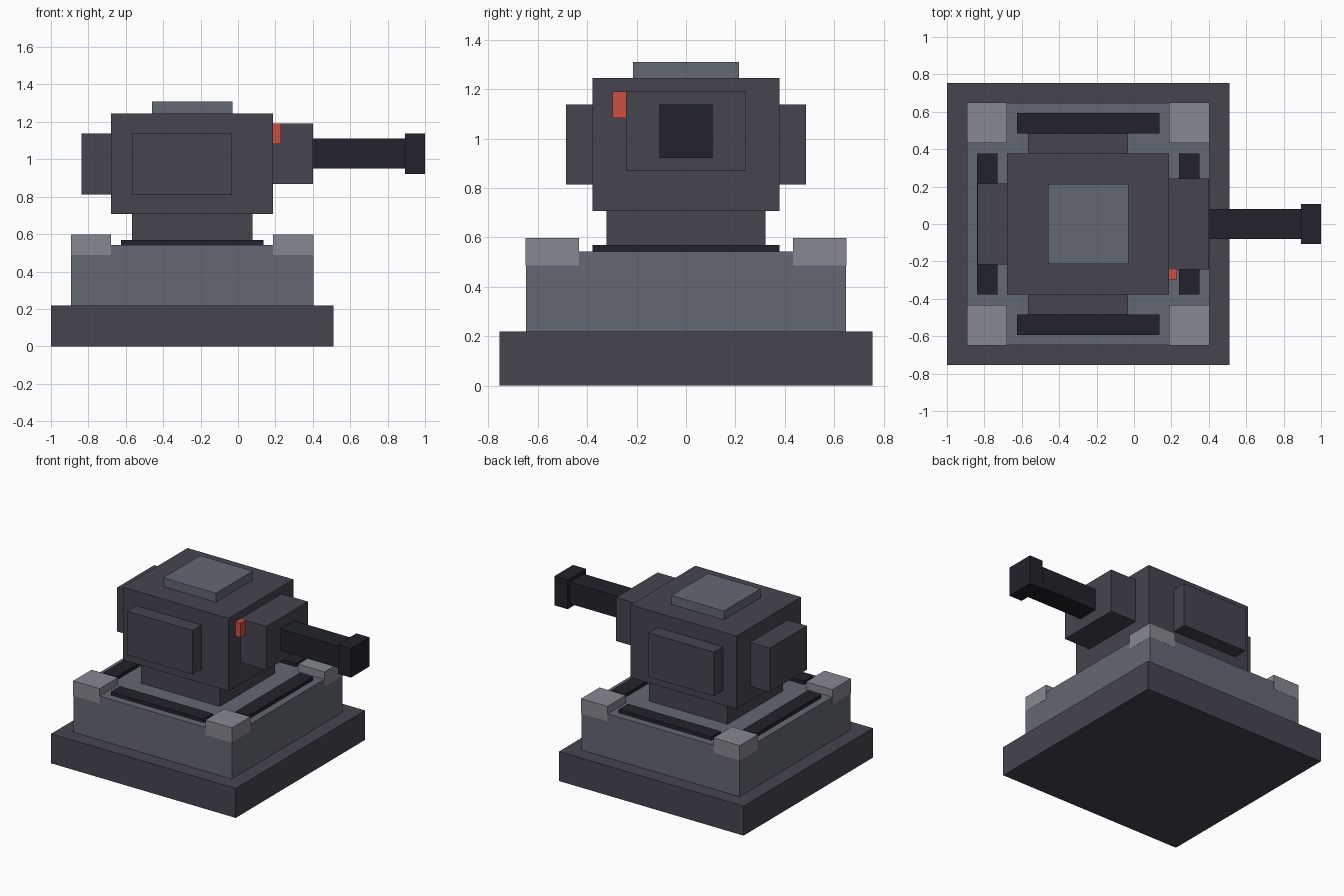
import bpy
import bmesh

if "Cube" in bpy.data.objects:
    bpy.data.objects.remove(bpy.data.objects["Cube"])


def material(name, rgb):
    m = bpy.data.materials.new(name)
    m.diffuse_color = (*rgb, 1.0)
    m.use_nodes = True
    m.node_tree.nodes["Principled BSDF"].inputs["Base Color"].default_value = m.diffuse_color
    return m


charcoal = material("charcoal", (0.061, 0.058, 0.080))
slate = material("slate_grey", (0.124, 0.140, 0.173))
light = material("light_grey", (0.238, 0.250, 0.283))
black = material("near_black", (0.016, 0.016, 0.025))
red = material("signal_red", (0.610, 0.080, 0.053))


def box(name, mat, x, y, z):
    """Box spanning the given (min, max) range on each axis."""
    bm = bmesh.new()
    bmesh.ops.create_cube(bm, size=1.0)
    for v in bm.verts:
        for i, (lo, hi) in enumerate((x, y, z)):
            v.co[i] = hi if v.co[i] > 0 else lo
    mesh = bpy.data.meshes.new(name)
    bm.to_mesh(mesh)
    bm.free()
    mesh.materials.append(mat)
    obj = bpy.data.objects.new(name, mesh)
    bpy.context.collection.objects.link(obj)
    return obj


def sym(half):
    return (-half, half)


CX = -0.245  # turret axis along x


def around(half):
    return (CX - half, CX + half)


# Stepped base
box("base_slab", charcoal, around(0.755), sym(0.755), (0, 0.218))
box("deck_block", slate, around(0.648), sym(0.648), (0.218, 0.542))

# Corner caps and recess strips on the deck
for sx in (-1, 1):
    side = "left" if sx < 0 else "right"
    strip_x = sorted((CX + sx * 0.485, CX + sx * 0.595))
    box(f"deck_strip_{side}", black, strip_x, sym(0.378), (0.53, 0.568))
    for sy in (-1, 1):
        end = "front" if sy < 0 else "back"
        cap_x = sorted((CX + sx * 0.433, CX + sx * 0.649))
        cap_y = sorted((sy * 0.433, sy * 0.649))
        box(f"corner_cap_{end}_{side}", light, cap_x, cap_y, (0.487, 0.597))

# Turret neck, body and roof hatch
box("turret_neck", charcoal, around(0.322), sym(0.322), (0.542, 0.707))
box("turret_body", charcoal, around(0.433), sym(0.378), (0.707, 1.245))
box("roof_hatch", slate, around(0.215), sym(0.215), (1.245, 1.31))

# Front and back strips and turret side plates
for sy in (-1, 1):
    end = "front" if sy < 0 else "back"
    strip_y = sorted((sy * 0.485, sy * 0.593))
    box(f"deck_strip_{end}", black, around(0.38), strip_y, (0.53, 0.568))
    plate_y = sorted((sy * 0.378, sy * 0.485))
    box(f"side_plate_{end}", charcoal, (-0.567, -0.032), plate_y, (0.813, 1.137))

# Counterweight and gun
box("counterweight", charcoal, (-0.838, -0.678), sym(0.217), (0.813, 1.137))
box("gun_mount", charcoal, (0.188, 0.402), sym(0.242), (0.868, 1.19))
box("barrel", black, (0.402, 0.892), sym(0.08), (0.95, 1.11))
box("muzzle", black, (0.892, 1.0), sym(0.108), (0.921, 1.137))

# Red sensor beside the gun mount
box("sensor_light", red, (0.188, 0.23), (-0.298, -0.242), (1.083, 1.19))
